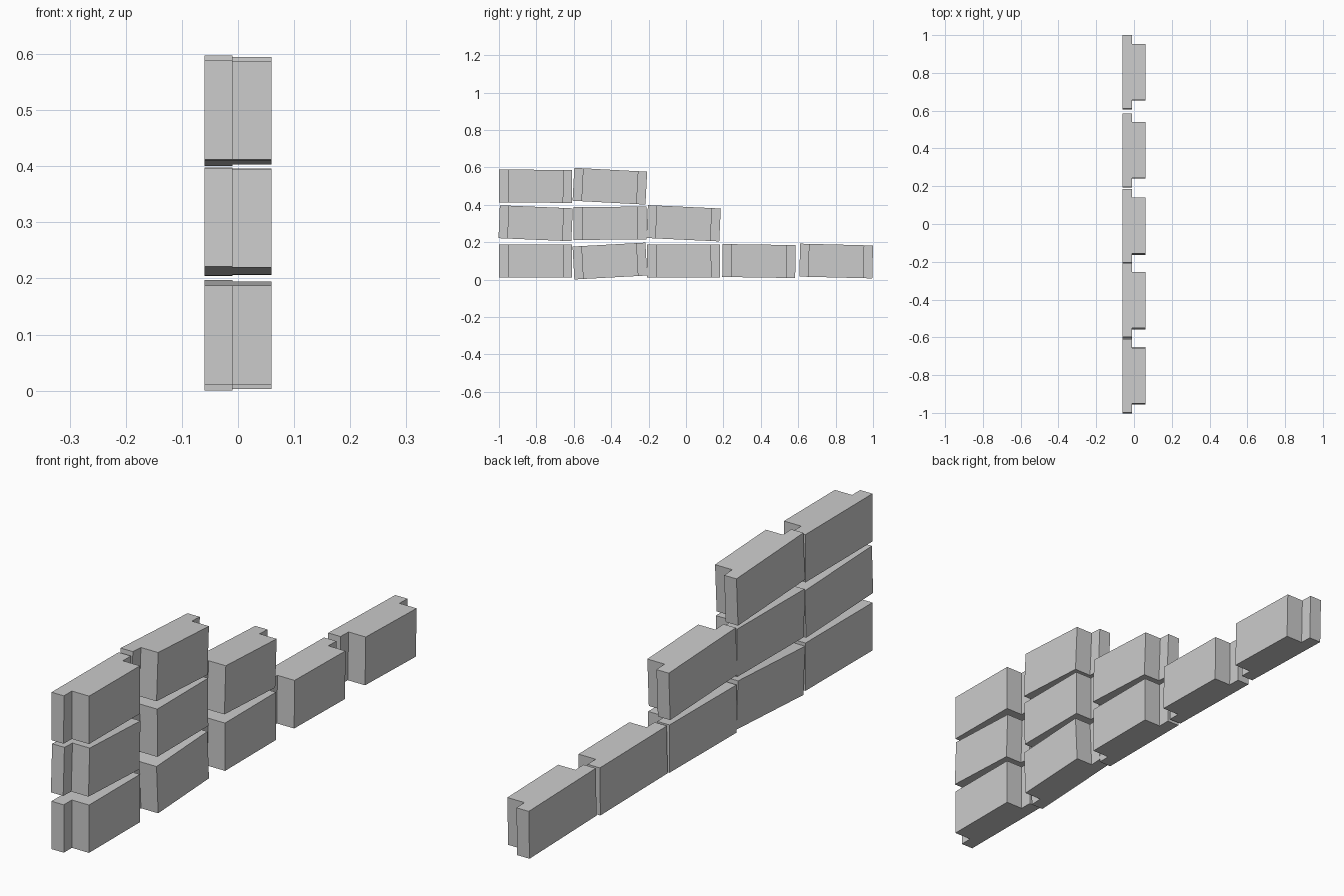
import bpy, bmesh
from mathutils import Matrix

if "Cube" in bpy.data.objects:
    bpy.data.objects.remove(bpy.data.objects["Cube"])

LENGTH, HEIGHT = 0.39, 0.176   # block size along y and z
STEP = 0.047                   # inset of the thick side at each end

# Plan outline (x, y): thin full-length back leaf, thicker shorter front leaf
h = LENGTH / 2
OUTLINE = [(-0.06, -h), (-0.01, -h), (-0.01, -h + STEP), (0.06, -h + STEP),
           (0.06, h - STEP), (-0.01, h - STEP), (-0.01, h), (-0.06, h)]


def block(name, y, z, tilt):
    """Extrude the stepped outline and tilt it slightly about x."""
    bm = bmesh.new()
    face = bm.faces.new([bm.verts.new((px, py, -HEIGHT / 2)) for px, py in OUTLINE])
    top = bmesh.ops.extrude_face_region(bm, geom=[face])["geom"]
    bmesh.ops.translate(bm, vec=(0, 0, HEIGHT),
                        verts=[v for v in top if isinstance(v, bmesh.types.BMVert)])
    bmesh.ops.recalc_face_normals(bm, faces=bm.faces)
    bm.transform(Matrix.Translation((0, y, z)) @ Matrix.Rotation(tilt, 4, 'X'))
    mesh = bpy.data.meshes.new(name)
    bm.to_mesh(mesh)
    bm.free()
    bpy.context.collection.objects.link(bpy.data.objects.new(name, mesh))


# Broken wall: rows of loosely laid blocks, each with its own tilt
COLUMNS = [-0.804, -0.407, -0.013, 0.39, 0.803]
ROWS = [(0.099, [0, 0.054, 0.003, -0.015, -0.025]),
        (0.301, [-0.042, 0.004, -0.047]),
        (0.499, [-0.005, -0.053])]

for r, (z, tilts) in enumerate(ROWS):
    for c, tilt in enumerate(tilts):
        block(f"wall_block_row{r + 1}_{c + 1}", COLUMNS[c], z, tilt)
